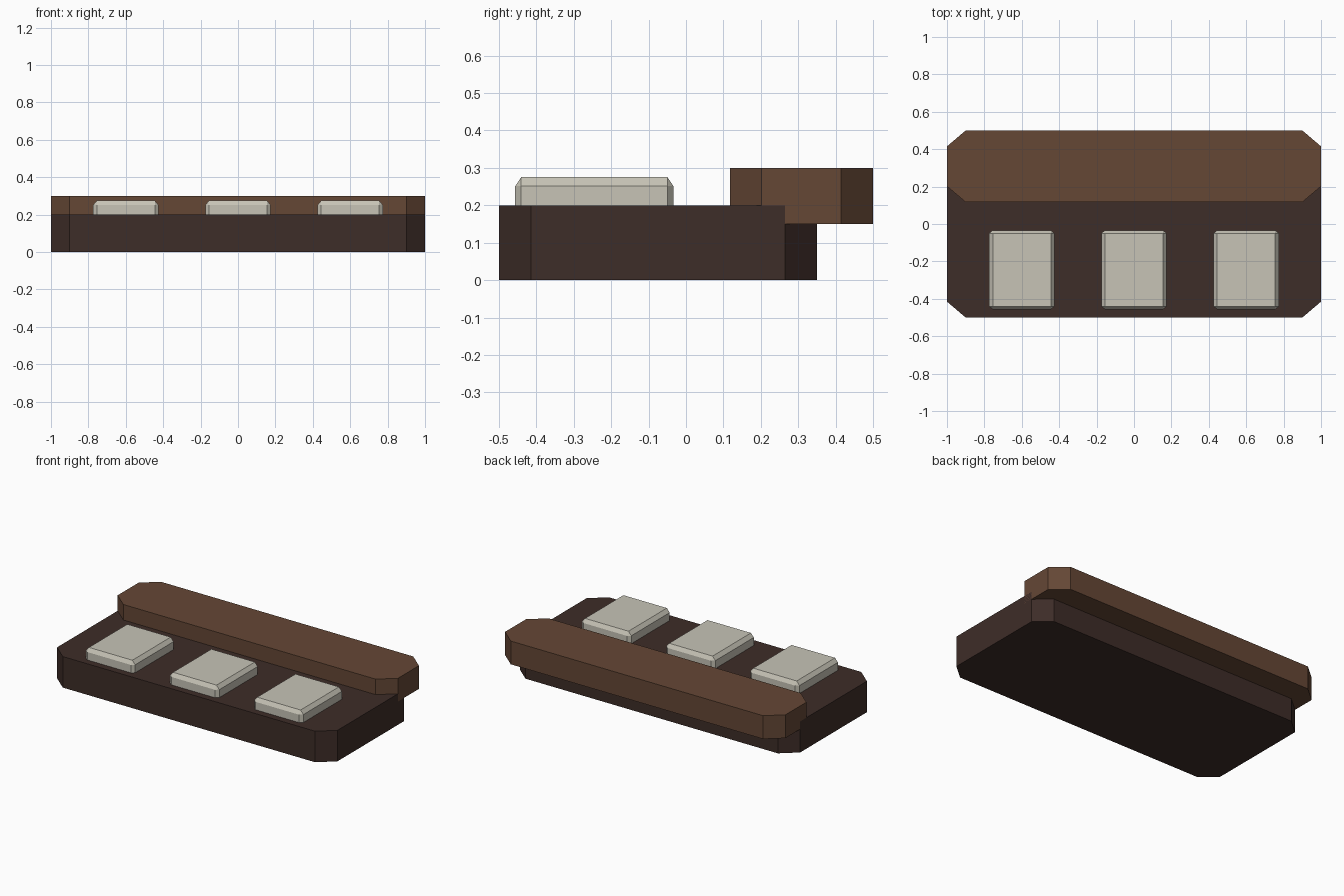
import bpy, bmesh
from mathutils import Vector

if "Cube" in bpy.data.objects:
    bpy.data.objects.remove(bpy.data.objects["Cube"])


def material(name, rgb):
    m = bpy.data.materials.new(name)
    m.diffuse_color = (*rgb, 1)
    m.use_nodes = True
    m.node_tree.nodes["Principled BSDF"].inputs["Base Color"].default_value = m.diffuse_color
    return m


def finish(bm, name, mat):
    bmesh.ops.recalc_face_normals(bm, faces=bm.faces)
    me = bpy.data.meshes.new(name)
    bm.to_mesh(me)
    bm.free()
    me.materials.append(mat)
    ob = bpy.data.objects.new(name, me)
    bpy.context.collection.objects.link(ob)
    return ob


def clipped_slab(name, hx, y0, y1, z0, z1, cx, cy, mat):
    """Board with its four vertical corners cut off."""
    pts = [(-hx + cx, y0), (hx - cx, y0), (hx, y0 + cy), (hx, y1 - cy),
           (hx - cx, y1), (-hx + cx, y1), (-hx, y1 - cy), (-hx, y0 + cy)]
    bm = bmesh.new()
    face = bm.faces.new([bm.verts.new((x, y, z0)) for x, y in pts])
    ext = bmesh.ops.extrude_face_region(bm, geom=[face], use_keep_orig=True)
    top = [g for g in ext["geom"] if isinstance(g, bmesh.types.BMVert)]
    bmesh.ops.translate(bm, verts=top, vec=(0, 0, z1 - z0))
    return finish(bm, name, mat)


def bevelled_pad(name, center, size, bevel, mat):
    """Box chamfered by a different amount along each axis."""
    bm = bmesh.new()
    bmesh.ops.create_cube(bm, size=1)
    bmesh.ops.scale(bm, verts=bm.verts,
                    vec=Vector([s / b for s, b in zip(size, bevel)]))
    bmesh.ops.bevel(bm, geom=bm.edges[:], offset=1, segments=1,
                    affect='EDGES', profile=0.5)
    bmesh.ops.scale(bm, verts=bm.verts, vec=Vector(bevel))
    ob = finish(bm, name, mat)
    ob.location = center
    return ob


dark = material("dark_wood", (0.048, 0.026, 0.021))
brown = material("brown_wood", (0.130, 0.063, 0.036))
pale = material("pale_stone", (0.57, 0.55, 0.47))

# Base board and raised rear ledge
clipped_slab("base_board", 1, -0.5, 0.35, 0, 0.2, 0.1, 0.085, dark)
clipped_slab("rear_ledge", 1, 0.117, 0.5, 0.15, 0.3, 0.1, 0.085, brown)

# Three pads sunk into the base
for i, x in enumerate((-0.6, 0, 0.6)):
    bevelled_pad(f"pad_{i + 1}", (x, -0.245, 0.2), (0.35, 0.423, 0.15),
                 (0.02, 0.016, 0.024), pale)
